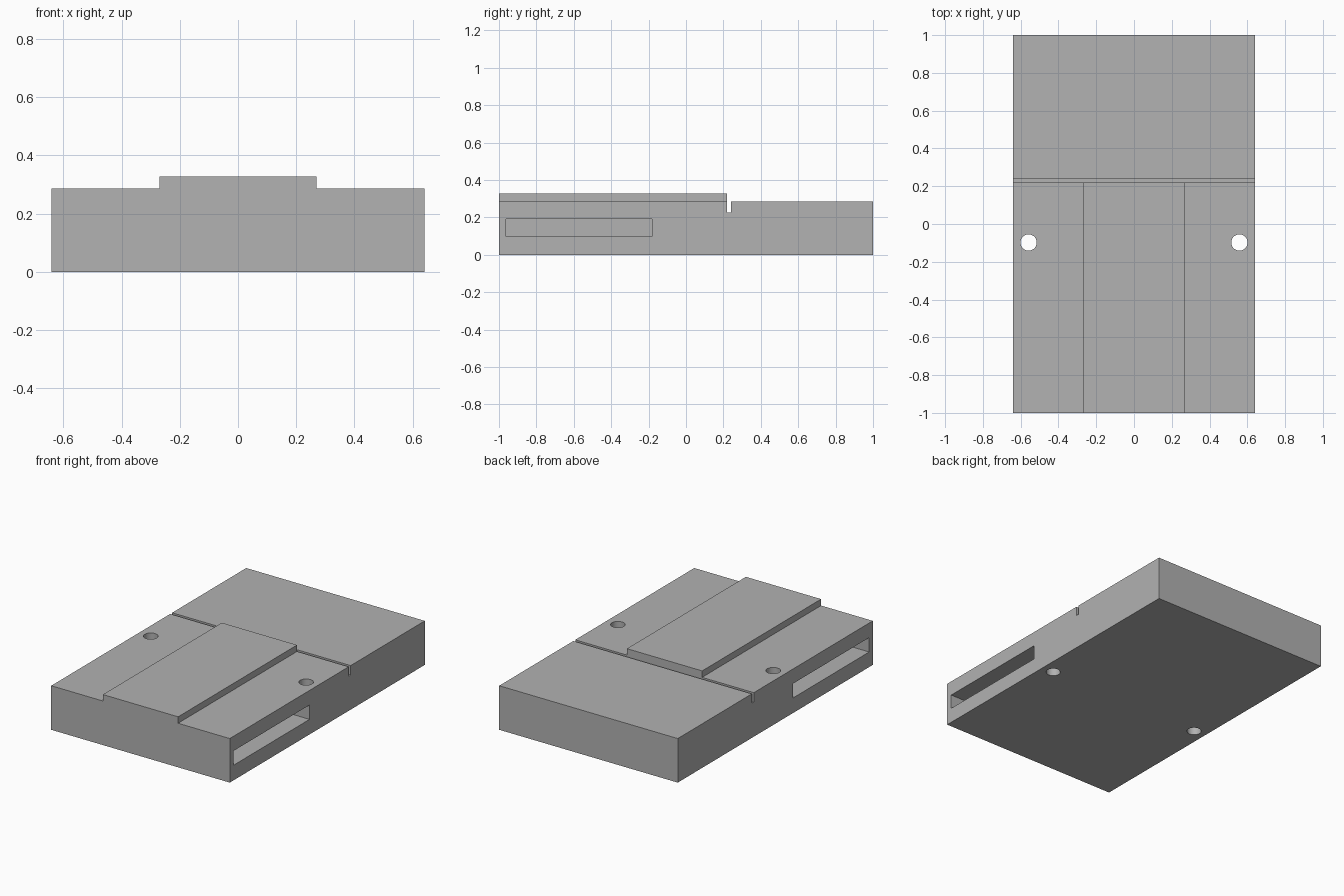
import bpy
import bmesh
from mathutils import Matrix, Vector

if "Cube" in bpy.data.objects:
    bpy.data.objects.remove(bpy.data.objects["Cube"])

HALF_W, TOP, RAIL_TOP = 0.641, 0.286, 0.328
GROOVE_FRONT, GROOVE_BACK, GROOVE_Z = 0.22, 0.24, 0.225

grey = bpy.data.materials.new("mid_grey")
grey.use_nodes = True
colour = (0.445, 0.445, 0.445, 1)
grey.diffuse_color = colour
grey.node_tree.nodes["Principled BSDF"].inputs["Base Color"].default_value = colour


def finish(name, bm):
    bmesh.ops.recalc_face_normals(bm, faces=bm.faces)
    mesh = bpy.data.meshes.new(name)
    bm.to_mesh(mesh)
    bm.free()
    mesh.materials.append(grey)
    obj = bpy.data.objects.new(name, mesh)
    bpy.context.collection.objects.link(obj)
    return obj


def box(name, low, high):
    low, high = Vector(low), Vector(high)
    bm = bmesh.new()
    bmesh.ops.create_cube(bm, size=1, matrix=Matrix.Translation((low + high) / 2)
                          @ Matrix.Diagonal((*(high - low), 1)))
    return finish(name, bm)


def cut(target, cutter):
    cutter.hide_render = True
    cutter.hide_set(True)
    mod = target.modifiers.new(cutter.name, 'BOOLEAN')
    mod.operation = 'DIFFERENCE'
    mod.solver = 'EXACT'
    mod.object = cutter
    bpy.context.view_layer.objects.active = target
    bpy.ops.object.modifier_apply(modifier=mod.name)
    bpy.data.objects.remove(cutter)


# Main block: side profile with the cross groove, extruded across the width
profile = [(-1, 0), (1, 0), (1, TOP), (GROOVE_BACK, TOP), (GROOVE_BACK, GROOVE_Z),
           (GROOVE_FRONT, GROOVE_Z), (GROOVE_FRONT, TOP), (-1, TOP)]
bm = bmesh.new()
face = bm.faces.new([bm.verts.new((-HALF_W, y, z)) for y, z in profile])
side = bmesh.ops.extrude_face_region(bm, geom=[face])
bmesh.ops.translate(bm, vec=(2 * HALF_W, 0, 0),
                    verts=[v for v in side["geom"] if isinstance(v, bmesh.types.BMVert)])
block = finish("block", bm)

# Side pockets and vertical through holes, mirrored left and right
for sign, label in ((1, "left"), (-1, "right")):
    xs = sorted((sign * 0.27, sign * 0.8))
    cut(block, box(label + "_pocket_cutter", (xs[0], -0.963, 0.098), (xs[1], -0.182, 0.191)))
    bm = bmesh.new()
    bmesh.ops.create_cone(bm, cap_ends=True, segments=48, radius1=0.043, radius2=0.043,
                          depth=1, matrix=Matrix.Translation((sign * 0.558, -0.098, 0.15)))
    cut(block, finish(label + "_hole_cutter", bm))

# Smooth hole walls, sharp edges elsewhere
block.select_set(True)
bpy.context.view_layer.objects.active = block
bpy.ops.object.shade_smooth_by_angle()

# Raised central plate on the front part
box("raised_plate", (-0.27, -1, TOP), (0.27, GROOVE_FRONT, RAIL_TOP))
